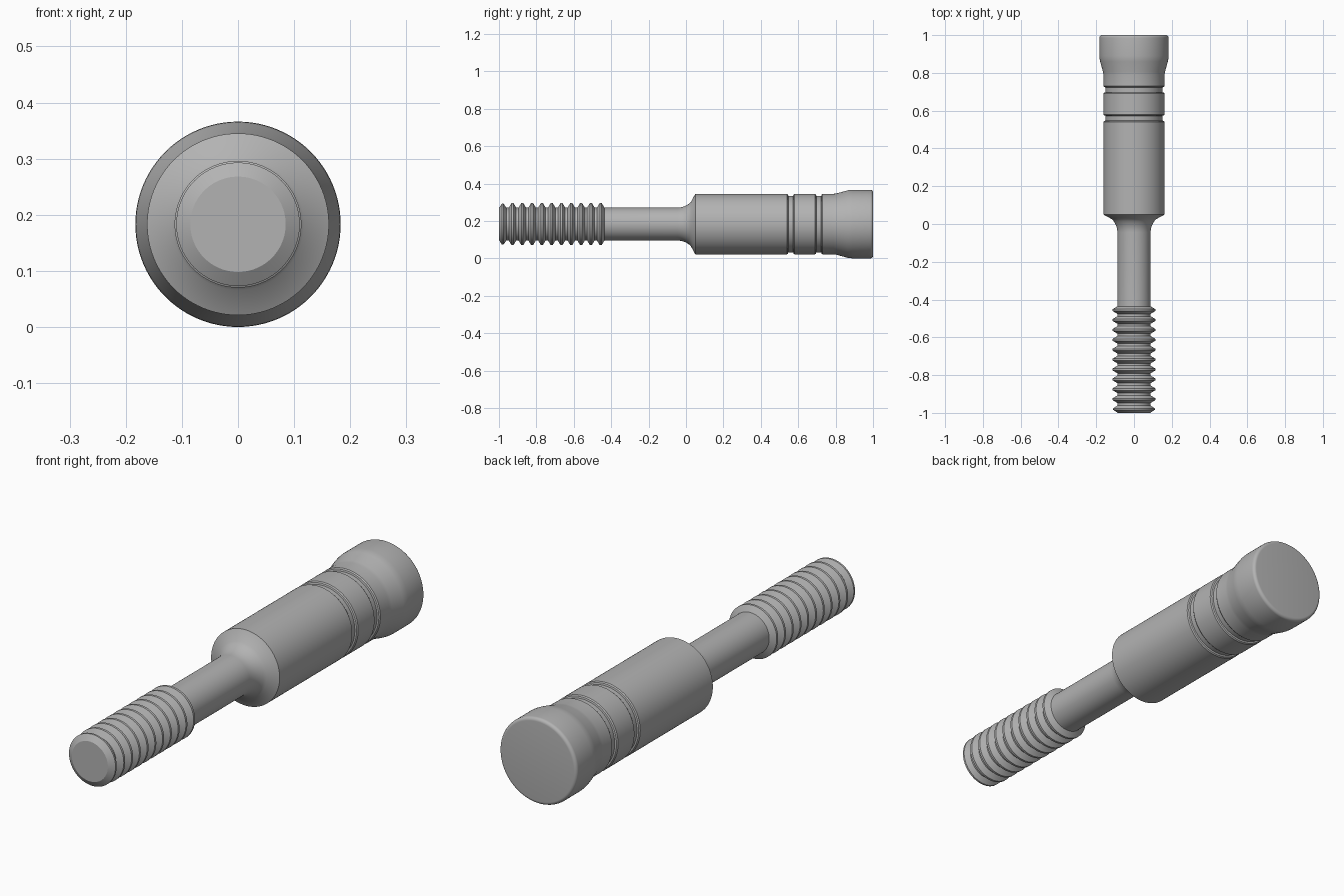
import bpy, bmesh, math

if "Cube" in bpy.data.objects:
    bpy.data.objects.remove(bpy.data.objects["Cube"], do_unlink=True)

AXIS_Z = 0.183
SEGMENTS = 96

steel = bpy.data.materials.new("steel grey")
steel.use_nodes = True
colour = (0.45, 0.45, 0.45, 1)
steel.diffuse_color = colour
steel.node_tree.nodes["Principled BSDF"].inputs["Base Color"].default_value = colour


def lathe(name, profile):
    """Spin (y, radius) points around the long axis; ends at radius 0 become poles."""
    bm = bmesh.new()
    verts = [bm.verts.new((r, y, 0)) for y, r in profile]
    edges = [bm.edges.new(pair) for pair in zip(verts, verts[1:])]
    bmesh.ops.spin(bm, geom=verts + edges, cent=(0, 0, 0), axis=(0, 1, 0),
                   angle=math.tau, steps=SEGMENTS, use_duplicate=False)
    bmesh.ops.remove_doubles(bm, verts=bm.verts, dist=0.0002)
    bmesh.ops.recalc_face_normals(bm, faces=bm.faces)
    mesh = bpy.data.meshes.new(name)
    bm.to_mesh(mesh)
    bm.free()
    obj = bpy.data.objects.new(name, mesh)
    bpy.context.collection.objects.link(obj)
    obj.location.z = AXIS_Z
    mesh.materials.append(steel)
    bpy.ops.object.select_all(action='DESELECT')
    obj.select_set(True)
    bpy.context.view_layer.objects.active = obj
    bpy.ops.object.shade_smooth_by_angle(angle=math.radians(25))
    return obj


def arc(cy, cr, radius, start, end, steps=6):
    """Arc of profile points, angles in degrees from +y towards larger radius."""
    angles = [math.radians(start + (end - start) * i / steps) for i in range(steps + 1)]
    return [(cy + radius * math.cos(a), cr + radius * math.sin(a)) for a in angles]


# Threaded end: chamfered tip followed by evenly spaced ridges
ROOT, CREST, PITCH = 0.088, 0.113, 0.0524
thread = [(-1, 0), (-1, 0.085), (-0.984, 0.11), (-0.976, 0.11), (-0.961, ROOT)]
for i in range(1, 11):
    y = -0.98 + i * PITCH
    thread += [(y - 0.02, ROOT), (y - 0.005, CREST), (y + 0.005, CREST), (y + 0.02, ROOT)]

# Plain shank, flaring into the cone shoulder
flare = arc(-0.045, ROOT + 0.1, 0.1, -90, -45)
shoulder = [(0.05, 0.162)]


# Body grooves with slightly rounded rims
def groove(y):
    return [(y - 0.02, 0.162), (y - 0.015, 0.158), (y - 0.013, 0.151),
            (y + 0.013, 0.151), (y + 0.015, 0.158), (y + 0.02, 0.162)]


# Flared head with a rounded rear rim
head = [(0.79, 0.162), (0.805, 0.164), (0.86, 0.179), (0.875, 0.182), (0.89, 0.183)]
rim = arc(0.986, 0.169, 0.014, 90, 0)

lathe("threaded_pin", thread + flare + shoulder + groove(0.56) + groove(0.71)
      + head + rim + [(1, 0)])
